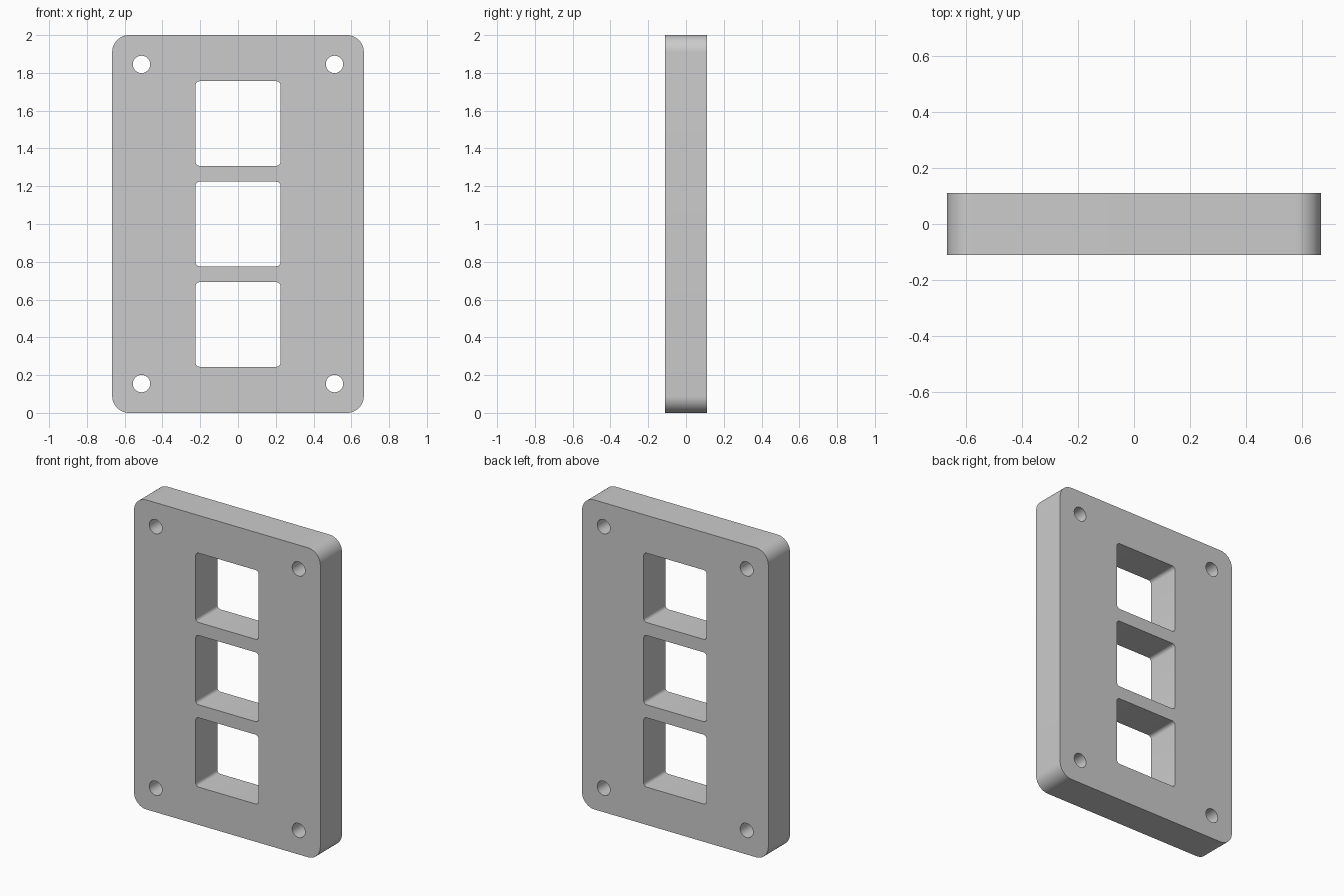
import bpy, bmesh
from math import pi, cos, sin

if "Cube" in bpy.data.objects:
    bpy.data.objects.remove(bpy.data.objects["Cube"])

HALF_W, HALF_H, HALF_T = 0.666, 1.0, 0.111


def rounded_rect(cx, cy, hw, hh, r, steps):
    pts = []
    for i, (sx, sy) in enumerate([(1, 1), (-1, 1), (-1, -1), (1, -1)]):
        for k in range(steps + 1):
            a = (i + k / steps) * pi / 2
            pts.append((cx + sx * (hw - r) + r * cos(a), cy + sy * (hh - r) + r * sin(a)))
    return pts


def circle(cx, cy, r, n):
    return [(cx + r * cos(2 * pi * k / n), cy + r * sin(2 * pi * k / n)) for k in range(n)]


# Outline, three windows and four screw holes
loops = [rounded_rect(0, 0, HALF_W, HALF_H, 0.089, 12)]
loops += [rounded_rect(0, i * 0.532, 0.225, 0.224, 0.022, 6) for i in (-1, 0, 1)]
loops += [circle(sx * 0.511, sz * 0.845, 0.046, 40) for sx in (-1, 1) for sz in (-1, 1)]

# Filled profile extruded to the plate thickness
curve = bpy.data.curves.new("plate_profile", 'CURVE')
curve.dimensions = '2D'
curve.fill_mode = 'BOTH'
curve.extrude = HALF_T
for pts in loops:
    s = curve.splines.new('POLY')
    s.points.add(len(pts) - 1)
    for p, (x, y) in zip(s.points, pts):
        p.co = (x, y, 0, 1)
    s.use_cyclic_u = True

plate = bpy.data.objects.new("window_plate", curve)
bpy.context.collection.objects.link(plate)
plate.rotation_euler = (pi / 2, 0, 0)
plate.location = (0, 0, HALF_H)
bpy.context.view_layer.objects.active = plate
plate.select_set(True)
bpy.ops.object.convert(target='MESH')
plate = bpy.context.object

# Weld caps to walls, then smooth only the rounded walls
bm = bmesh.new()
bm.from_mesh(plate.data)
bmesh.ops.remove_doubles(bm, verts=bm.verts, dist=1e-5)
bmesh.ops.recalc_face_normals(bm, faces=bm.faces)
bm.to_mesh(plate.data)
bm.free()
bpy.ops.object.transform_apply(location=True, rotation=True, scale=True)
bpy.ops.object.shade_smooth_by_angle(angle=pi / 6)
